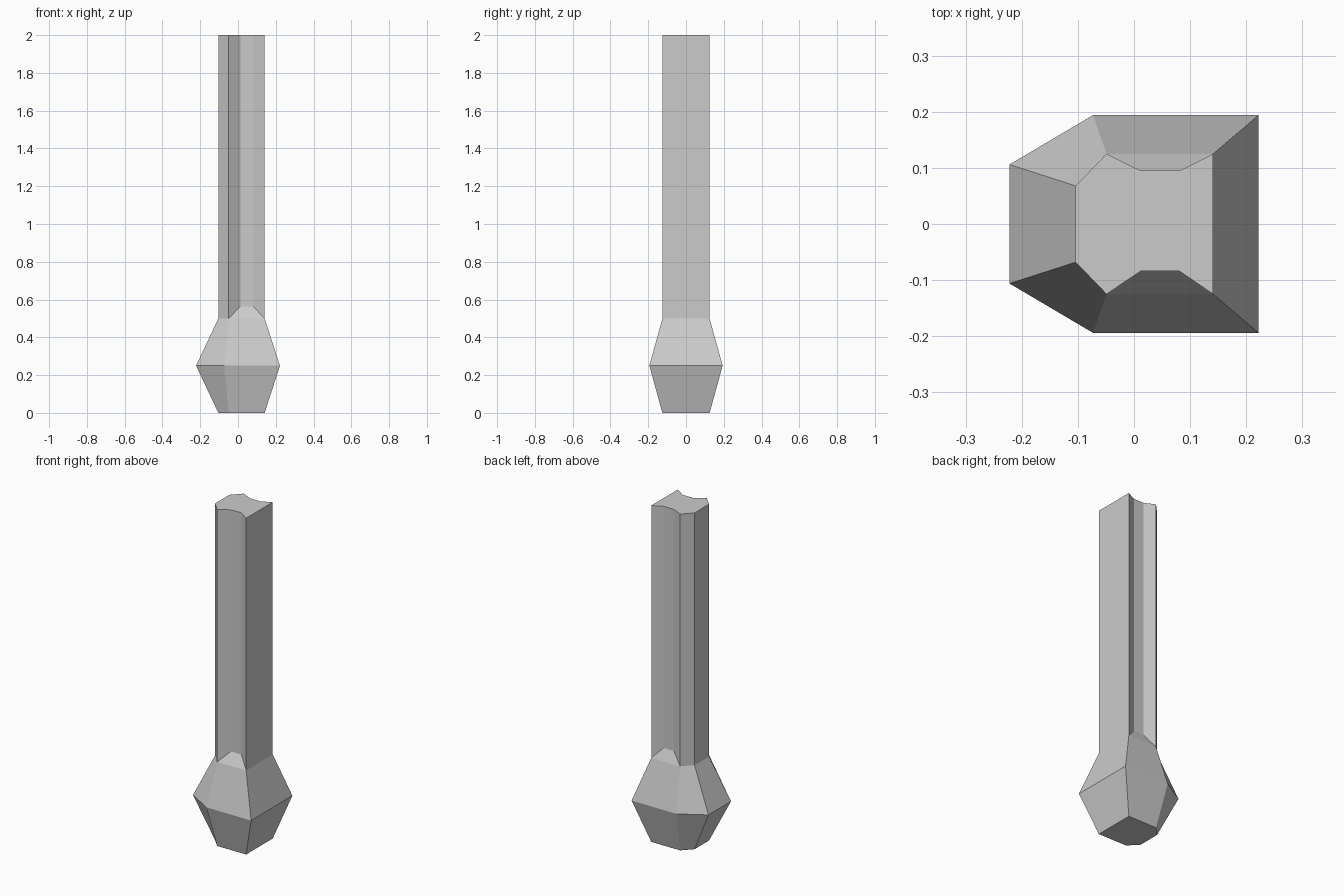
import bpy, bmesh

if "Cube" in bpy.data.objects:
    bpy.data.objects.remove(bpy.data.objects["Cube"])

bm = bmesh.new()


def ring(points):
    return [bm.verts.new(p) for p in points]


def bridge(a, b):
    n = len(a)
    for i in range(n):
        j = (i + 1) % n
        bm.faces.new((a[i], a[j], b[j], b[i]))


# Six-sided sections of the bulb, counter-clockwise from the front left
def hexagon(left, left_y, shoulder, right, y, z):
    return [(left, -left_y, z), (shoulder, -y, z), (right, -y, z),
            (right, y, z), (shoulder, y, z), (left, left_y, z)]


NARROW = (-0.104, 0.068, -0.049, 0.141, 0.125)
WIDE = (-0.222, 0.106, -0.073, 0.222, 0.194)
base = ring(hexagon(*NARROW, 0))
middle = ring(hexagon(*WIDE, 0.25))
neck = ring(hexagon(*NARROW, 0.5))
bridge(base, middle)
bridge(middle, neck)
bm.faces.new(base[::-1])

# Shallow grooves on the front and back of the shaft
front = [(0.012, -0.084), (0.081, -0.084)]
back = [(0.081, 0.095), (0.012, 0.095)]
gf = ring([(x, y, 0.563) for x, y in front])
gb = ring([(x, y, 0.563) for x, y in back])
bm.faces.new((neck[1], neck[2], gf[1], gf[0]))
bm.faces.new((neck[3], neck[4], gb[1], gb[0]))

# Long shaft and its flat end
lower = neck[:2] + gf + neck[2:4] + gb + neck[4:]
upper = ring([(v.co.x, v.co.y, 2.0) for v in lower])
bridge(lower, upper)
bm.faces.new(upper)

bmesh.ops.recalc_face_normals(bm, faces=bm.faces[:])
mesh = bpy.data.meshes.new("grooved_post")
bm.to_mesh(mesh)
bm.free()
post = bpy.data.objects.new("grooved_post", mesh)
bpy.context.collection.objects.link(post)
